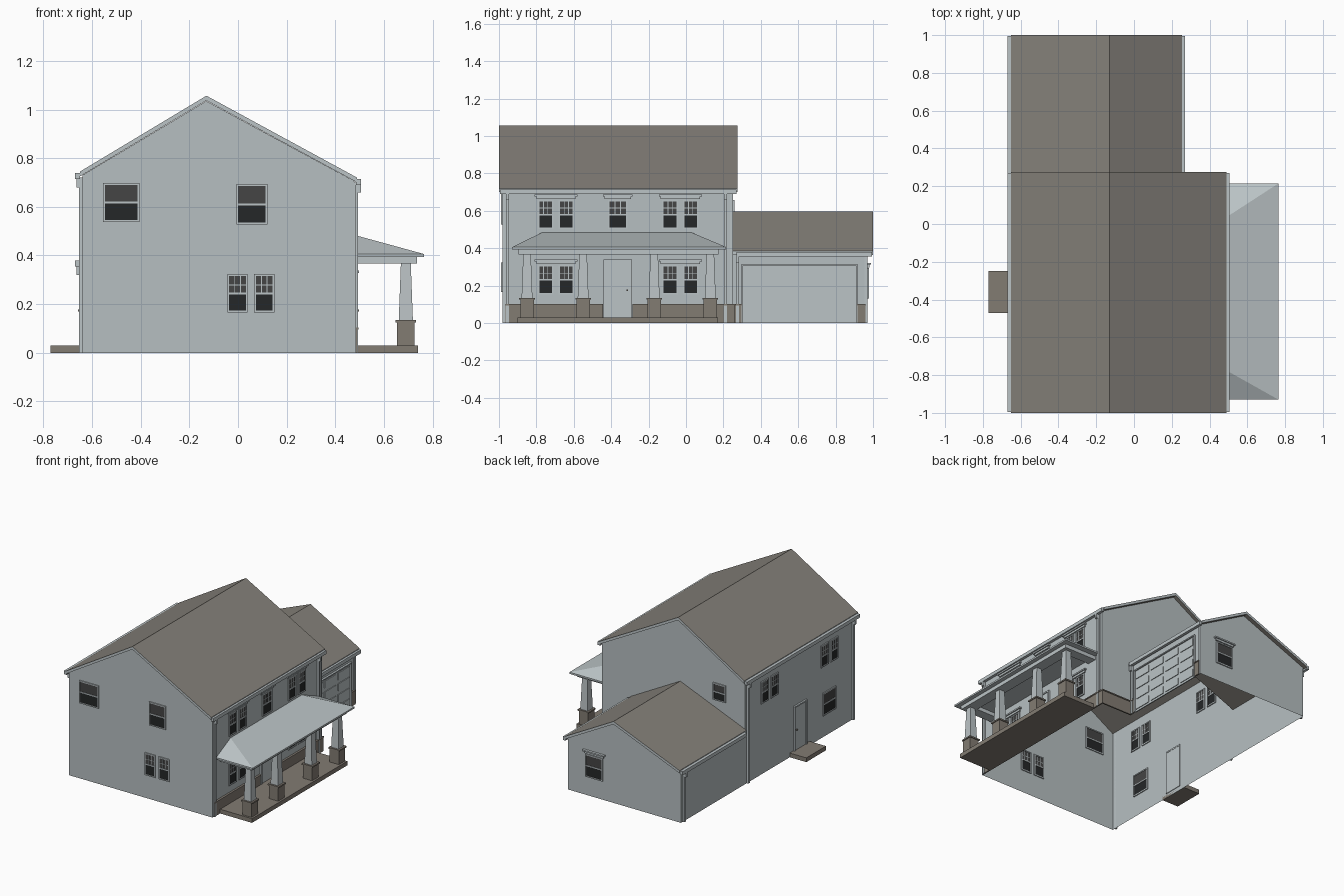
import bpy, bmesh
from mathutils import Vector

if "Cube" in bpy.data.objects:
    bpy.data.objects.remove(bpy.data.objects["Cube"])

COLOURS = {
    "siding": (0.47, 0.52, 0.535), "trim": (0.5, 0.55, 0.565),
    "shingle": (0.235, 0.22, 0.195), "stone": (0.225, 0.2, 0.17),
    "upper_glass": (0.06, 0.06, 0.06), "lower_glass": (0.018, 0.02, 0.021),
}
MATS = []
for name, rgb in COLOURS.items():
    m = bpy.data.materials.new(name)
    m.use_nodes = True
    m.diffuse_color = (*rgb, 1)
    m.node_tree.nodes["Principled BSDF"].inputs["Base Color"].default_value = (*rgb, 1)
    MATS.append(m)
INDEX = {n: i for i, n in enumerate(COLOURS)}
parts = {}


def part(name):
    return parts.setdefault(name, bmesh.new())


def face(bm, pts, mat, out=None):
    f = bm.faces.new([bm.verts.new(p) for p in pts])
    f.material_index = INDEX[mat]
    f.normal_update()
    if out and f.normal.dot(Vector(out)) < 0:
        f.normal_flip()
    return f


def box(name, xs, ys, zs, mat, taper=1.0):
    """Box between ranges; taper scales its top."""
    bm = part(name)
    x0, x1 = sorted(xs)
    y0, y1 = sorted(ys)
    mid = Vector(((x0 + x1) / 2, (y0 + y1) / 2, 0))
    rings = []
    for z, k in ((zs[0], 1), (zs[1], taper)):
        ring = [(x0, y0), (x1, y0), (x1, y1), (x0, y1)]
        rings.append([bm.verts.new(mid + (Vector((x, y, 0)) - mid) * k + Vector((0, 0, z))) for x, y in ring])
    low, top = rings
    faces = [low[::-1], top] + [[low[i], low[(i + 1) % 4], top[(i + 1) % 4], top[i]] for i in range(4)]
    for f in faces:
        bm.faces.new(f).material_index = INDEX[mat]


# Walls that carry details: (axis, position, outward sign)
PORCH_WALL, REAR_WALL = ("x", 0.48, 1), ("x", -0.64, -1)
END_WALL, BACK_WALL = ("y", -0.98, -1), ("y", 0.25, 1)
GARAGE_FRONT, GARAGE_END = ("x", 0.24, 1), ("y", 0.97, 1)


def on_wall(name, wall, us, zs, ds, mat):
    axis, p, s = wall
    depth = (p + s * ds[0], p + s * ds[1])
    box(name, *((depth, us) if axis == "x" else (us, depth)), zs, mat)


def window(name, wall, c, z0, z1, w, grid=True):
    a, b, mid, t = c - w / 2, c + w / 2, (z0 + z1) / 2, 0.008
    on_wall(name, wall, (a, b), (mid, z1), (-0.004, 0.004), "upper_glass")
    on_wall(name, wall, (a, b), (z0, mid), (-0.004, 0.004), "lower_glass")
    rim = (-0.007, 0.008)
    for u in (a - t, b):
        on_wall(name, wall, (u, u + t), (z0 - t, z1 + t), rim, "trim")
    for z in (z0 - t, mid - t / 2, z1):
        on_wall(name, wall, (a, b), (z, z + t), rim, "trim")
    if grid:
        for k in (1, 2):
            u = a + w * k / 3
            on_wall(name, wall, (u - 0.002, u + 0.002), (mid, z1), (-0.005, 0.006), "trim")
        z = (mid + z1) / 2
        on_wall(name, wall, (a, b), (z - 0.002, z + 0.002), (-0.005, 0.006), "trim")


def pair(name, wall, c, z0, z1):
    for k in (-0.055, 0.055):
        window(name, wall, c + k, z0, z1, 0.068)


def lintel(wall, c, z, w):
    on_wall("lintels", wall, (c - w / 2, c + w / 2), (z, z + 0.01), (0, 0.018), "trim")
    on_wall("lintels", wall, (c - w / 2 + 0.01, c + w / 2 - 0.01), (z - 0.014, z), (0, 0.01), "trim")


# Open wall shell
MAIN = [(-0.64, 0.73), (-0.13, 1.035), (0.48, 0.705)]
GARAGE = [(-0.64, 0.369), (-0.13, 0.575), (0.24, 0.373)]


def gable(y, outline, sign):
    face(part("walls"), [(x, y, z) for x, z in outline], "siding", (0, sign, 0))


gable(-0.98, [(-0.64, 0)] + MAIN + [(0.48, 0)], -1)
gable(0.97, [(-0.64, 0)] + GARAGE + [(0.24, 0)], 1)
gable(0.25, GARAGE + [(0.24, 0), (0.48, 0)] + MAIN[::-1], 1)
for x, y0, y1, h, s in ((-0.64, -0.98, 0.25, 0.73, -1), (0.48, -0.98, 0.25, 0.705, 1),
                        (-0.64, 0.25, 0.97, 0.369, -1), (0.24, 0.25, 0.97, 0.373, 1)):
    face(part("walls"), [(x, y0, 0), (x, y1, 0), (x, y1, h), (x, y0, h)], "siding", (s, 0, 0))


# Gabled roof slabs: shingle above and inside, trim on the edges
def roof(name, profile, y0, y1, t=0.02):
    bm = part(name)
    loop = profile + [(x, z - t) for x, z in profile[::-1]]
    for i, (x, z) in enumerate(loop):
        x2, z2 = loop[(i + 1) % 6]
        edge = i in (2, 5)
        face(bm, [(x, y0, z), (x2, y0, z2), (x2, y1, z2), (x, y1, z)],
             "trim" if edge else "shingle", (x, 0, 0) if edge else (0, 0, 1 if i < 2 else -1))
    for y, s in ((y0, -1), (y1, 1)):
        face(bm, [(x, y, z) for x, z in loop], "trim", (0, s, 0))


roof("main_roof", [(-0.65, 0.745), (-0.13, 1.057), (0.49, 0.72)], -1.0, 0.275)
roof("garage_roof", [(-0.65, 0.385), (-0.13, 0.595), (0.255, 0.385)], 0.25, 1.0)

# Gutters and downspouts
for x, z, y0, y1 in ((-0.67, 0.715, -0.995, 0.27), (0.485, 0.69, -0.995, 0.27),
                     (-0.67, 0.355, 0.27, 0.995), (0.25, 0.355, 0.27, 0.995)):
    box("gutters", (x, x + 0.02), (y0, y1), (z, z + 0.025), "trim")
for x, s, y, h in ((0.48, 1, -0.955, 0.7), (0.48, 1, 0.21, 0.7), (-0.64, -1, -0.955, 0.72),
                   (-0.64, -1, 0.225, 0.72), (-0.64, -1, 0.94, 0.36), (0.24, 1, 0.275, 0.36)):
    box("downspouts", (x, x + s * 0.013), (y - 0.008, y + 0.008), (0, h - 0.03), "trim")
    box("downspouts", (x, x + s * 0.025), (y - 0.008, y + 0.008), (h - 0.04, h), "trim")

# Corner boards
for y in (-0.98, 0.235):
    on_wall("corner_boards", PORCH_WALL, (y, y + 0.015), (0, 0.7), (0, 0.006), "trim")
on_wall("corner_boards", GARAGE_FRONT, (0.955, 0.97), (0, 0.365), (0, 0.006), "trim")

# Stone base courses
for wall, a, b in ((PORCH_WALL, -0.965, -0.445), (PORCH_WALL, -0.285, 0.25),
                   (BACK_WALL, 0.24, 0.49), (GARAGE_FRONT, 0.25, 0.3), (GARAGE_FRONT, 0.915, 0.96)):
    on_wall("stone_base", wall, (a, b), (0, 0.095), (0, 0.01), "stone")
    on_wall("stone_base", wall, (a, b), (0.095, 0.103), (0, 0.015), "stone")

# Windows
for c in (-0.695, -0.03):
    for z0, z1 in ((0.51, 0.65), (0.16, 0.302)):
        pair("porch_side_windows", PORCH_WALL, c, z0, z1)
        lintel(PORCH_WALL, c, z1 + 0.027, 0.23)
window("porch_side_windows", PORCH_WALL, -0.365, 0.51, 0.65, 0.09)
lintel(PORCH_WALL, -0.365, 0.677, 0.16)
window("end_windows", END_WALL, -0.48, 0.545, 0.69, 0.135, False)
window("end_windows", END_WALL, 0.057, 0.535, 0.685, 0.112, False)
pair("end_windows", END_WALL, 0.053, 0.173, 0.315)
pair("rear_windows", REAR_WALL, -0.02, 0.51, 0.65)
pair("rear_windows", REAR_WALL, -0.69, 0.51, 0.65)
window("rear_windows", REAR_WALL, -0.69, 0.16, 0.305, 0.13, False)
window("back_window", BACK_WALL, -0.44, 0.545, 0.65, 0.085, False)
window("garage_window", GARAGE_END, 0.04, 0.14, 0.285, 0.12, False)
lintel(GARAGE_END, 0.04, 0.312, 0.17)


# House doors with frames, raised panels and knobs
def door(name, wall, a, b, z0, z1):
    on_wall(name, wall, (a, b), (z0, z1), (-0.004, 0.006), "trim")
    for u in (a - 0.01, b):
        on_wall(name, wall, (u, u + 0.01), (z0, z1 + 0.01), (-0.006, 0.012), "trim")
    on_wall(name, wall, (a, b), (z1, z1 + 0.01), (-0.006, 0.012), "trim")
    on_wall(name, wall, (b - 0.018, b - 0.01), (0.17, 0.178), (0, 0.018), "stone")


door("porch_door", PORCH_WALL, -0.43, -0.3, 0.03, 0.33)
door("rear_door", REAR_WALL, -0.42, -0.3, 0.03, 0.335)

# Garage door, four by four panels
on_wall("garage_door", GARAGE_FRONT, (0.305, 0.91), (0, 0.308), (-0.004, 0.004), "trim")
for r in range(4):
    for c in range(4):
        u, z = 0.305 + c * 0.151, r * 0.077
        on_wall("garage_door", GARAGE_FRONT, (u + 0.012, u + 0.139), (z + 0.014, z + 0.063), (0.004, 0.009), "trim")
for u in (0.297, 0.91):
    on_wall("garage_door", GARAGE_FRONT, (u, u + 0.008), (0, 0.316), (0, 0.014), "trim")
on_wall("garage_door", GARAGE_FRONT, (0.305, 0.91), (0.308, 0.316), (0, 0.014), "trim")

# Porch slab, rear step
box("porch_slab", (0.48, 0.74), (-0.9, 0.17), (0, 0.03), "stone")
box("rear_step", (-0.77, -0.64), (-0.47, -0.25), (0, 0.03), "stone")

# Porch piers and tapered columns
for y in (-0.85, -0.55, -0.17, 0.13):
    for name, r, z0, z1, mat, k in (("porch_piers", 0.036, 0.03, 0.125, "stone", 1),
                                    ("porch_piers", 0.042, 0.125, 0.135, "stone", 1),
                                    ("porch_columns", 0.029, 0.135, 0.37, "trim", 0.7)):
        box(name, (0.69 - r, 0.69 + r), (y - r, y + r), (z0, z1), mat, k)

# Porch beams, ceiling and hipped roof
box("porch_beams", (0.655, 0.735), (-0.895, 0.175), (0.367, 0.396), "trim")
for y in (-0.895, 0.105):
    box("porch_beams", (0.48, 0.655), (y, y + 0.07), (0.367, 0.396), "trim")
box("porch_roof", (0.48, 0.765), (-0.93, 0.215), (0.394, 0.406), "trim")
A, B, C, D = [(x, y, 0.406) for x, y in ((0.48, -0.93), (0.765, -0.93), (0.765, 0.215), (0.48, 0.215))]
E, F = (0.48, -0.77, 0.484), (0.48, 0.03, 0.484)
for pts in ((A, B, E), (B, C, F, E), (C, D, F)):
    face(part("porch_roof"), pts, "trim", (0, 0, 1))

# Turn every part into an object
for name, bm in parts.items():
    mesh = bpy.data.meshes.new(name)
    bm.to_mesh(mesh)
    bm.free()
    for m in MATS:
        mesh.materials.append(m)
    bpy.context.collection.objects.link(bpy.data.objects.new(name, mesh))
